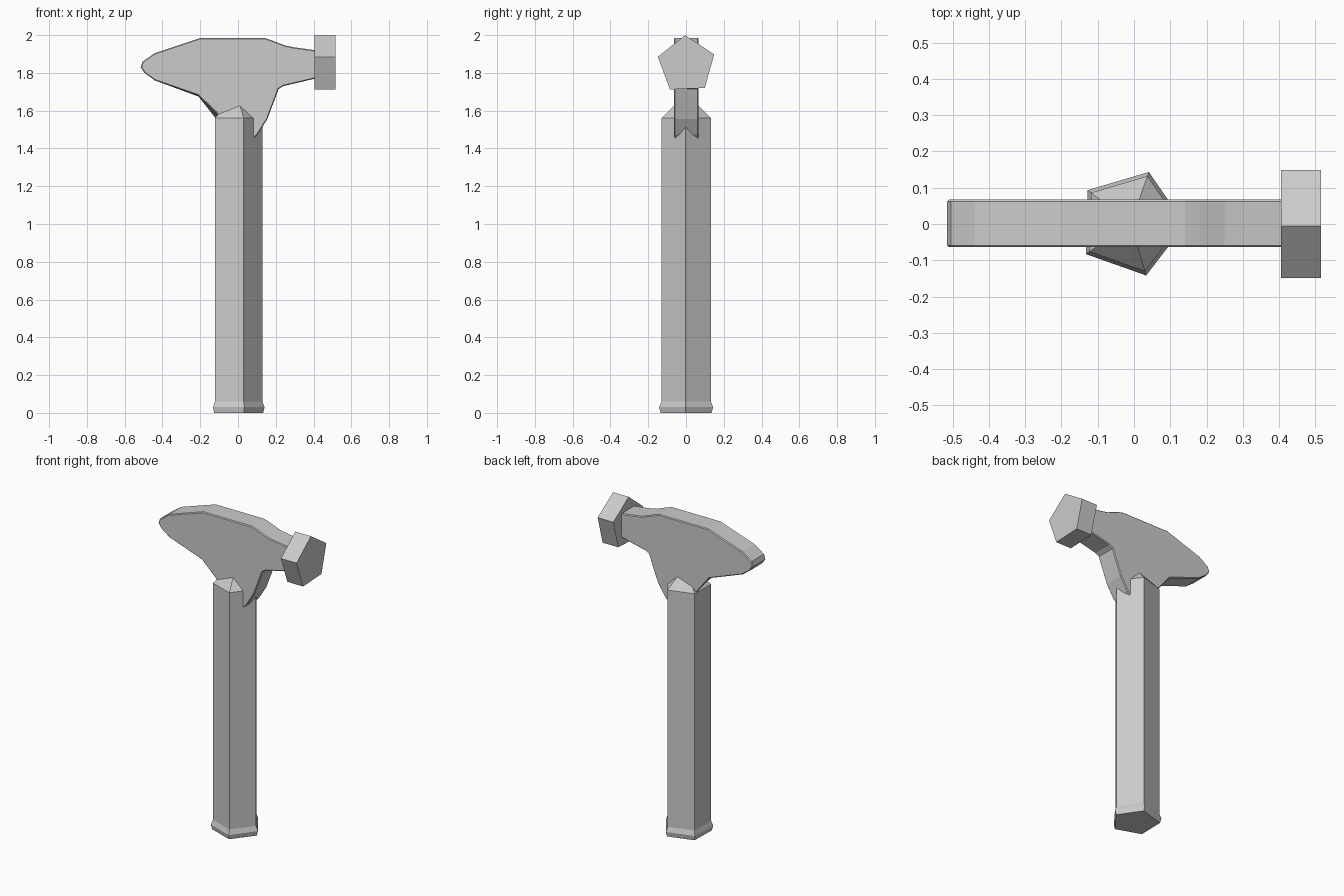
import bpy, bmesh
from math import cos, sin, pi, radians

cube = bpy.data.objects.get("Cube")
if cube:
    bpy.data.objects.remove(cube, do_unlink=True)

# Single grey material
grey = bpy.data.materials.new("plain grey")
grey.use_nodes = True
GREY = (0.6, 0.6, 0.6, 1)
grey.diffuse_color = GREY
grey.node_tree.nodes["Principled BSDF"].inputs["Base Color"].default_value = GREY


def loft(name, rings):
    """Skin a list of matching point rings and cap both ends."""
    bm = bmesh.new()
    loops = [[bm.verts.new(p) for p in ring] for ring in rings]
    n = len(loops[0])
    for a, b in zip(loops, loops[1:]):
        for i in range(n):
            j = (i + 1) % n
            bm.faces.new((a[i], a[j], b[j], b[i]))
    bm.faces.new(loops[0])
    bm.faces.new(loops[-1])
    bmesh.ops.recalc_face_normals(bm, faces=bm.faces)
    mesh = bpy.data.meshes.new(name)
    bm.to_mesh(mesh)
    bm.free()
    mesh.materials.append(grey)
    obj = bpy.data.objects.new(name, mesh)
    bpy.context.collection.objects.link(obj)
    return obj


def pentagon(radius, turn):
    angles = [radians(turn) + i * 2 * pi / 5 for i in range(5)]
    return [(radius * cos(a), radius * sin(a)) for a in angles]


# Five-sided handle with flared foot and chamfered top
stations = [(0, 0.142), (0.03, 0.15), (0.06, 0.138), (1.56, 0.138), (1.625, 0.07)]
loft("handle", [[(x - 0.009, y + 0.002, z) for x, y in pentagon(r, -1.5)]
                for z, r in stations])

# Flat hammer head: side outline extruded across y
outline = [(-0.2, 1.985), (0.14, 1.985), (0.18, 1.972), (0.25, 1.945), (0.3, 1.935),
           (0.45, 1.915), (0.45, 1.78), (0.41, 1.77), (0.24, 1.73), (0.215, 1.715),
           (0.195, 1.66), (0.155, 1.555), (0.105, 1.475), (0.07, 1.44),
           (-0.05, 1.5), (-0.115, 1.555), (-0.21, 1.675), (-0.44, 1.76),
           (-0.495, 1.8), (-0.515, 1.83), (-0.505, 1.86), (-0.44, 1.905)]
# The rear claw beside the handle hangs a little lower than the front one
lift = {(-0.115, 1.555): 0.035, (-0.21, 1.675): 0.005}
head = loft("head", [[(x, -0.064, z + lift.get((x, z), 0)) for x, z in outline],
                     [(x, 0.067, z) for x, z in outline]])
bevel = head.modifiers.new("edge bevel", "BEVEL")
bevel.width = 0.005
bevel.segments = 1
bevel.limit_method = "ANGLE"
bevel.angle_limit = radians(60)

# Five-sided striking block
loft("striking_block", [[(x, y + 0.002, z + 1.843) for y, z in pentagon(0.157, 92.5)]
                        for x in (0.405, 0.515)])
